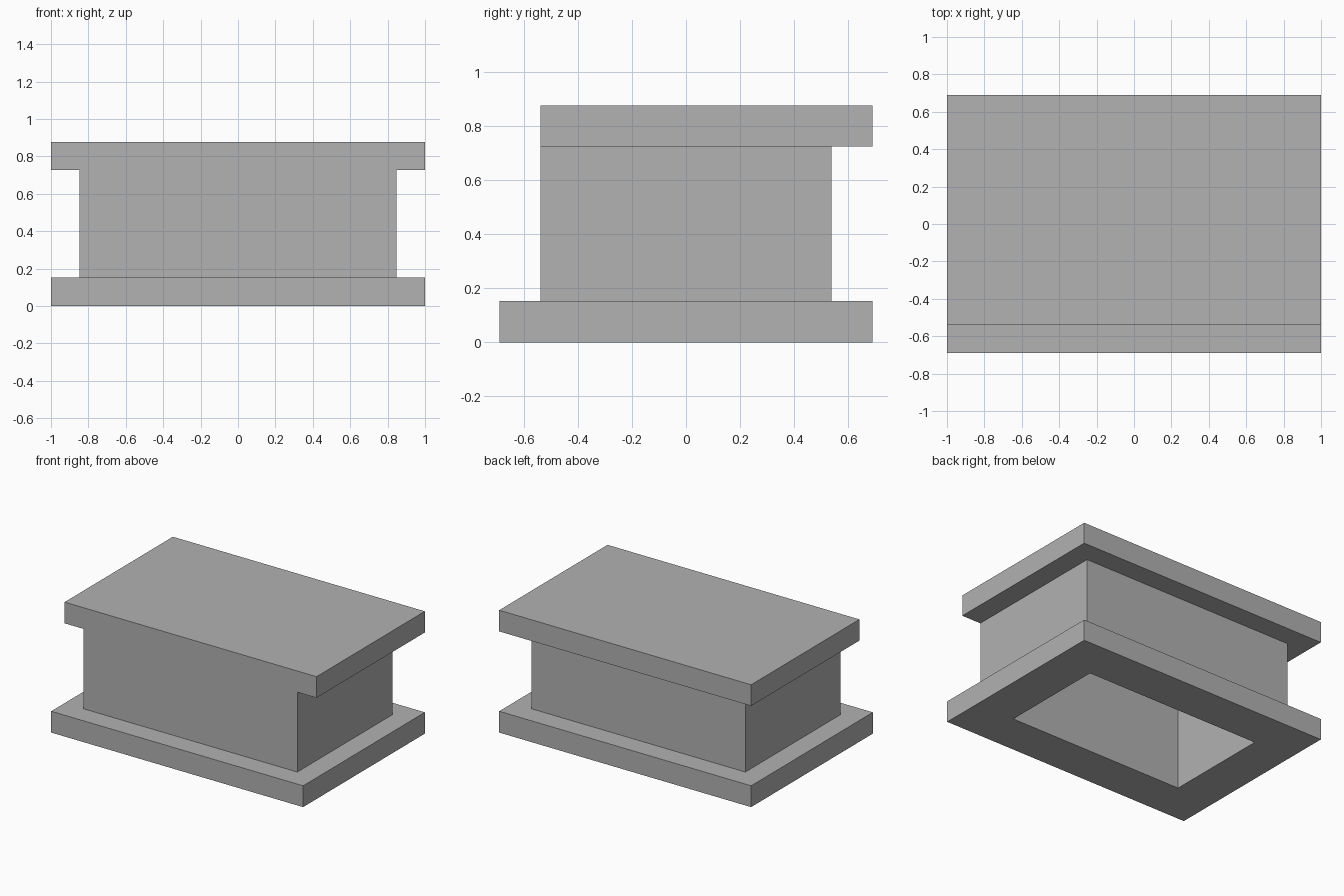
import bpy
import bmesh

default_cube = bpy.data.objects.get("Cube")
if default_cube:
    bpy.data.objects.remove(default_cube, do_unlink=True)

# Main dimensions
HALF_X, HALF_Y = 1.0, 0.69
LEDGE = 0.152
BASE_TOP = 0.153
CAP_BOTTOM, CAP_TOP = 0.726, 0.878

grey = bpy.data.materials.new("plain grey")
grey.use_nodes = True
colour = (0.445, 0.445, 0.445, 1.0)
grey.diffuse_color = colour
grey.node_tree.nodes["Principled BSDF"].inputs["Base Color"].default_value = colour

bm = bmesh.new()


def ring(inset, z, front_inset=None):
    """Rectangular loop inset from the footprint; vertex order starts at the front edge."""
    x, back = HALF_X - inset, HALF_Y - inset
    front = -HALF_Y + (inset if front_inset is None else front_inset)
    corners = [(-x, front), (x, front), (x, back), (-x, back)]
    return [bm.verts.new((px, py, z)) for px, py in corners]


# Section from the cavity ceiling, down the inside, and up the outside to the lid
rings = [
    ring(2 * LEDGE, CAP_BOTTOM),      # cavity ceiling
    ring(2 * LEDGE, 0),               # cavity mouth
    ring(0, 0),                       # base plate
    ring(0, BASE_TOP),
    ring(LEDGE, BASE_TOP),            # body
    ring(LEDGE, CAP_BOTTOM),
    ring(0, CAP_BOTTOM, LEDGE),       # lid, flush with the body at the front
    ring(0, CAP_TOP, LEDGE),
]
front_faces = []
for lower, upper in zip(rings, rings[1:]):
    for i in range(4):
        j = (i + 1) % 4
        face = bm.faces.new((lower[i], lower[j], upper[j], upper[i]))
        if i == 0:
            front_faces.append(face)
bm.faces.new(rings[0])
bm.faces.new(rings[-1])

# The fronts of body and lid form one flush face
bmesh.ops.dissolve_faces(bm, faces=front_faces[-3:])
bmesh.ops.recalc_face_normals(bm, faces=bm.faces)

mesh = bpy.data.meshes.new("hollow_pedestal")
bm.to_mesh(mesh)
bm.free()
mesh.materials.append(grey)
pedestal = bpy.data.objects.new("hollow_pedestal", mesh)
bpy.context.collection.objects.link(pedestal)
